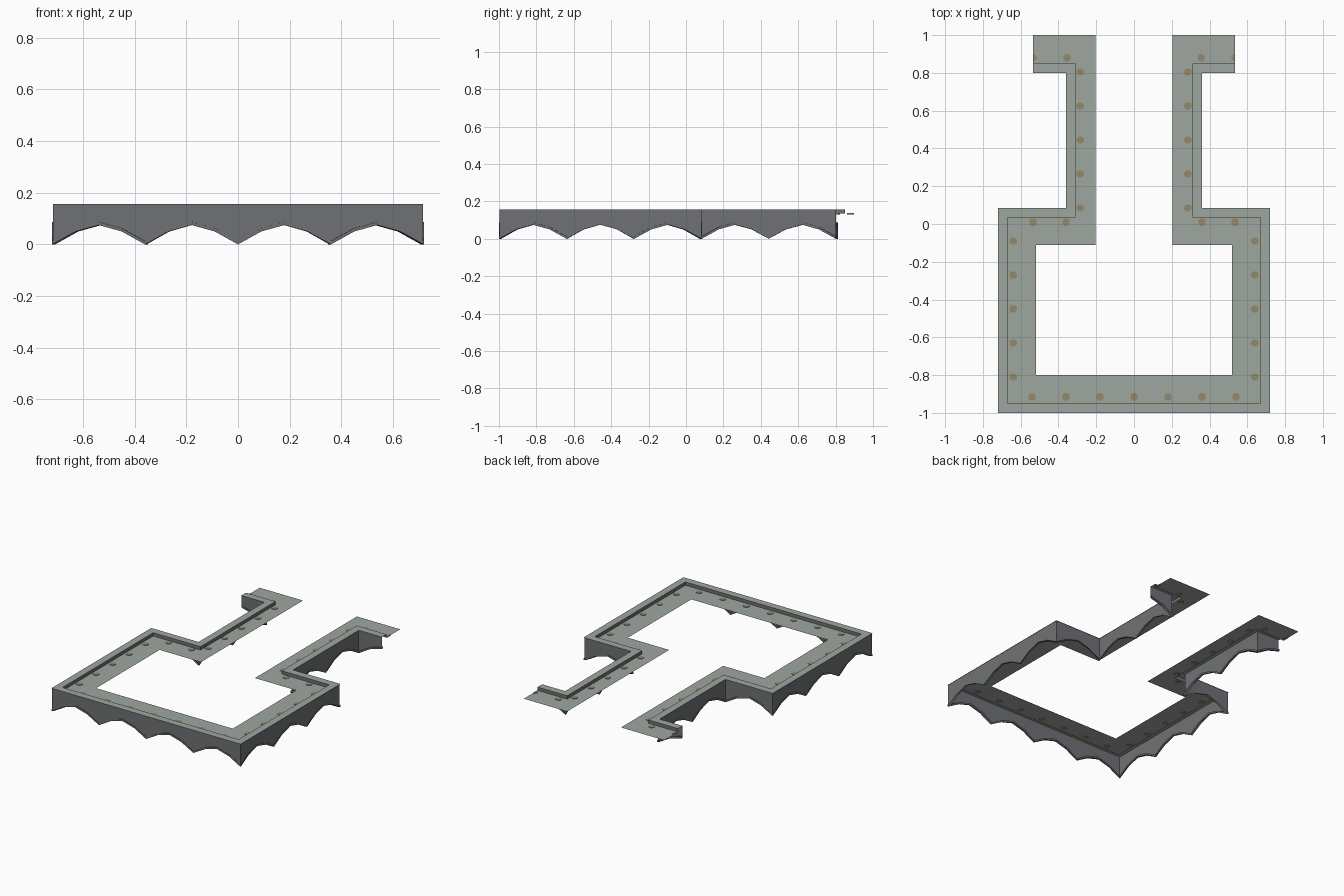
import bpy, bmesh, math
from mathutils import Vector

if "Cube" in bpy.data.objects:
    bpy.data.objects.remove(bpy.data.objects["Cube"])

TOP, FLOOR, RIM = 0.157, 0.134, 0.05


def mat(name, rgb):
    m = bpy.data.materials.new(name)
    m.diffuse_color = (*rgb, 1)
    m.use_nodes = True
    m.node_tree.nodes["Principled BSDF"].inputs["Base Color"].default_value = m.diffuse_color
    return m


PLATE = mat("pale grey green", (0.345, 0.385, 0.35))
WALL = mat("dark grey", (0.16, 0.167, 0.178))
LAMP = mat("dull tan", (0.29, 0.25, 0.15))

# Right half of the outline: outer wall line, inner plate line, arches per run
OUTER = [(0, -1), (.72, -1), (.72, .085), (.36, .085), (.36, .80), (.535, .80)]
INNER = [(0, -.8), (.52, -.8), (.52, -.11), (.205, -.11), (.205, 1), (.535, 1)]
ARCHES = [2, 3, 1, 2, 0.5]


def offset(path, d):
    """Shift a right-angled path to its left by d with mitred corners."""
    pts = [Vector(p) for p in path]
    dirs = [(b - a).normalized() for a, b in zip(pts, pts[1:])]
    nrm = [Vector((-v.y, v.x)) for v in dirs]
    out = [pts[0] + nrm[0] * d]
    for i in range(1, len(pts) - 1):
        out.append(pts[i] + (nrm[i - 1] + nrm[i]) * d)
    return out + [pts[-1] + nrm[-1] * d]


def finish(name, bm, material):
    me = bpy.data.meshes.new(name)
    bm.to_mesh(me)
    bm.free()
    me.materials.append(material)
    ob = bpy.data.objects.new(name, me)
    bpy.context.collection.objects.link(ob)
    ob.modifiers.new("mirror", 'MIRROR').use_axis[0] = True
    return ob


def strip(name, lines, material):
    """Skin neighbouring rows of 3D points with quads."""
    bm = bmesh.new()
    rows = [[bm.verts.new(p) for p in row] for row in lines]
    for a, b in zip(rows, rows[1:]):
        for i in range(len(a) - 1):
            bm.faces.new((a[i], a[i + 1], b[i + 1], b[i]))
    return finish(name, bm, material)


def level(path, z):
    return [(p[0], p[1], z) for p in path]


def scallop(path, lift):
    """Points along the path whose height follows the arches."""
    shape, row = [0, .05, .075, .05], []
    for a, b, n in zip(path, path[1:], ARCHES):
        steps = int(n * 4)
        for k in range(steps):
            p = Vector(a).lerp(Vector(b), k / steps)
            row.append((p.x, p.y, shape[k % 4] + lift))
    row.append((path[-1][0], path[-1][1], shape[2] + lift))
    return row


# Walkway: raised rim, small step, lower floor
step_line = offset(OUTER, RIM)
strip("rim_top", [level(OUTER, TOP), level(step_line, TOP)], PLATE)
strip("rim_step", [level(step_line, TOP), level(step_line, FLOOR)], WALL)
strip("walkway_floor", [level(step_line, FLOOR), level(INNER, FLOOR)], PLATE)

# Hanging scalloped wall
face = offset(OUTER, 0.003)
low = scallop(face, 0.005)
strip("scalloped_wall", [[(x, y, TOP) for x, y, z in low], low], WALL)

# Thin trim along the arch edges
front, back = OUTER, offset(OUTER, 0.012)
strip("arch_trim", [scallop(front, .012), scallop(front, 0), scallop(back, 0),
                    scallop(back, .012), scallop(front, .012)], WALL)

# Small round lamps let into the floor
spots = [(x, -.915) for x in (0, .18, .36, .54)]
spots += [(.64, -.81 + .18 * i) for i in range(5)]
spots += [(.535, .01), (.36, .01)]
spots += [(.285, .085 + .18 * i) for i in range(5)]
spots += [(.355, .88), (.535, .88)]
bm = bmesh.new()
for cx, cy in spots:
    hi = 0.535 if cy > .85 else 1
    rings = []
    for z in (FLOOR - .003, FLOOR + .003):
        rings.append([bm.verts.new((min(max(cx + .021 * math.cos(a), 0), hi),
                                    cy + .021 * math.sin(a), z))
                      for a in (math.tau * (k + .5) / 8 for k in range(8))])
    bm.faces.new(rings[1])
    bm.faces.new(rings[0][::-1])
    for k in range(8):
        j = (k + 1) % 8
        bm.faces.new((rings[0][k], rings[0][j], rings[1][j], rings[1][k]))
bmesh.ops.remove_doubles(bm, verts=bm.verts, dist=1e-5)
finish("floor_lamps", bm, LAMP)
